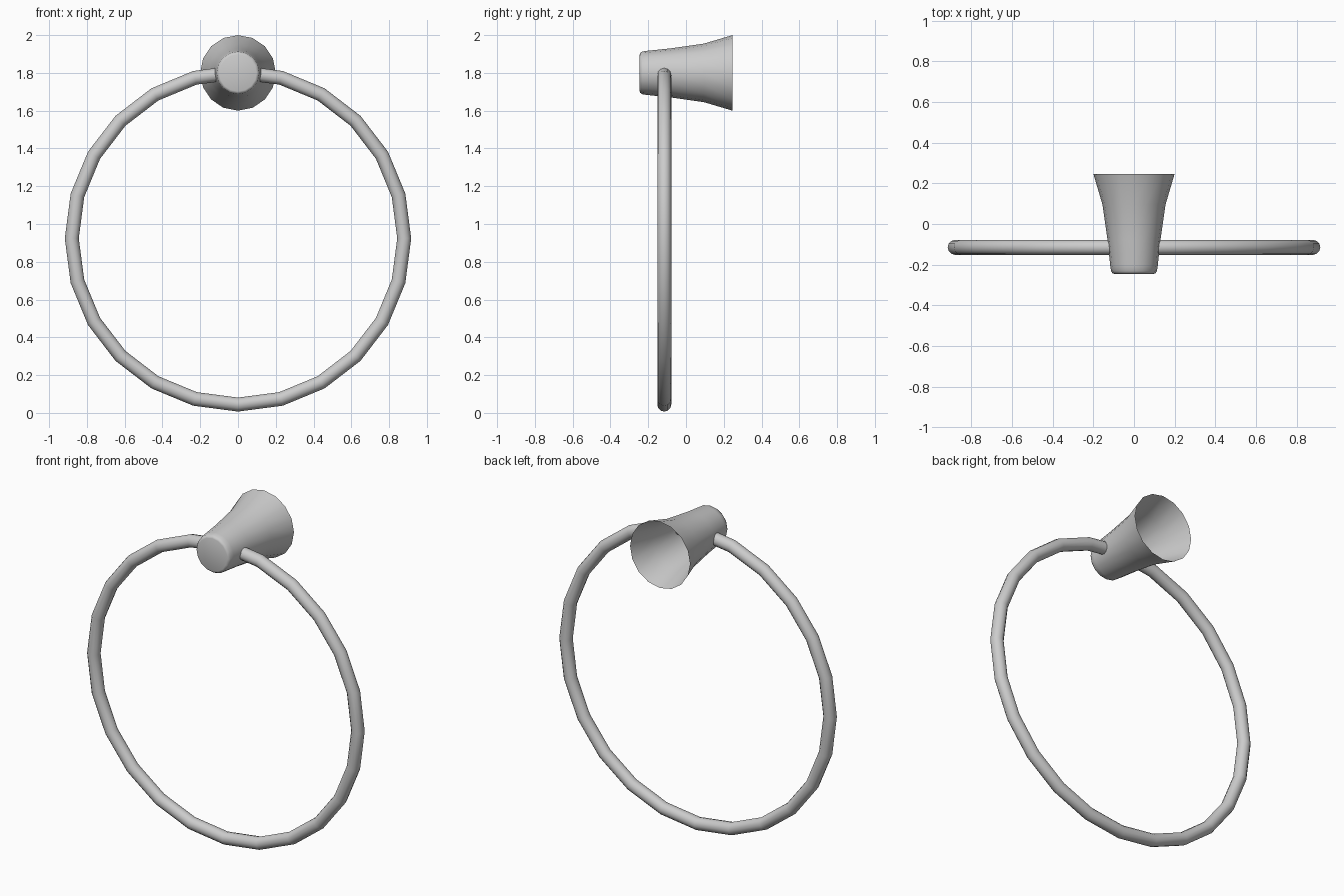
import bpy, bmesh
from math import sin, cos, pi, radians

if "Cube" in bpy.data.objects:
    bpy.data.objects.remove(bpy.data.objects["Cube"])


def build(name, rows, cap_first=False):
    """Skin a list of closed vertex loops into one smooth object."""
    bm = bmesh.new()
    loops = [[bm.verts.new(p) for p in row] for row in rows]
    n = len(loops[0])
    for a, b in zip(loops, loops[1:]):
        for i in range(n):
            j = (i + 1) % n
            bm.faces.new((a[i], a[j], b[j], b[i]))
    if cap_first:
        bm.faces.new(loops[0])
    bmesh.ops.recalc_face_normals(bm, faces=bm.faces[:])
    me = bpy.data.meshes.new(name)
    bm.to_mesh(me)
    bm.free()
    ob = bpy.data.objects.new(name, me)
    bpy.context.collection.objects.link(ob)
    bpy.ops.object.select_all(action='DESELECT')
    ob.select_set(True)
    bpy.context.view_layer.objects.active = ob
    bpy.ops.object.shade_smooth_by_angle(angle=radians(50))
    return ob


# Wall mount: flared hollow cone, closed at the front, open at the wall
profile = [(-0.245, 0.098), (-0.242, 0.106), (-0.232, 0.113), (-0.205, 0.117),
           (-0.08, 0.13), (0.095, 0.155), (0.247, 0.2)]
SIDES = 16
mount = build("wall_mount",
              [[(r * sin(2 * pi * i / SIDES), y, 1.8 + r * cos(2 * pi * i / SIDES))
                for i in range(SIDES)] for y, r in profile], cap_first=True)

# Towel ring: 24-sided hoop, open where it enters the mount
R, TUBE, CZ, RY, N = 0.88, 0.037, 0.924, -0.115, 12
stations = [(7.5, R * cos(radians(7.5)))]
stations += [(a, R) for a in range(15, 346, 15)]
stations += [(352.5, R * cos(radians(7.5)))]
rows = []
for deg, rad in stations:
    a = radians(deg)
    rows.append([((rad + TUBE * cos(t)) * sin(a), RY + TUBE * sin(t),
                  CZ + (rad + TUBE * cos(t)) * cos(a))
                 for t in (2 * pi * k / N for k in range(N))])
ring = build("towel_ring", rows)
